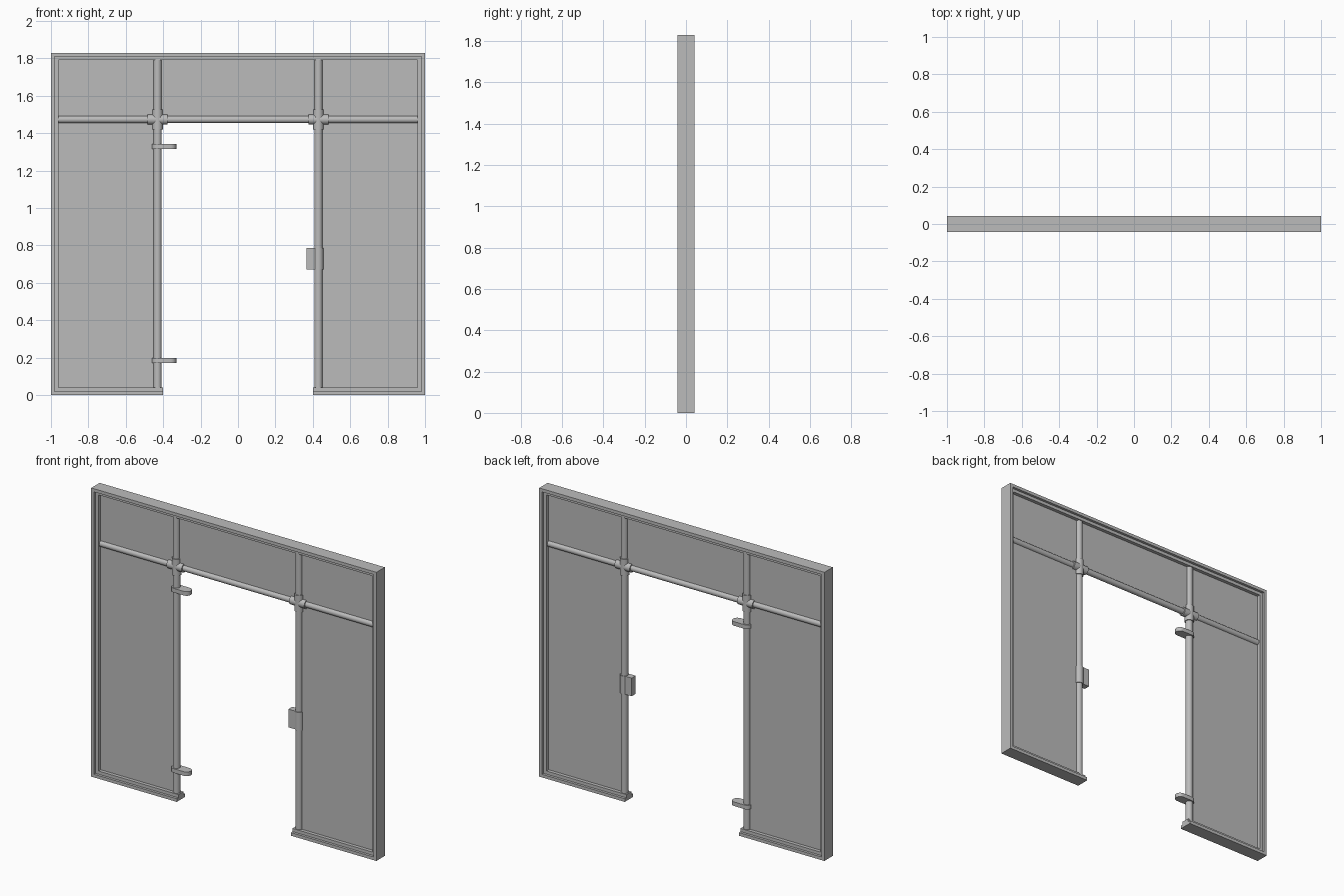
import bpy, bmesh, math
from mathutils import Matrix, Vector

if "Cube" in bpy.data.objects:
    bpy.data.objects.remove(bpy.data.objects["Cube"], do_unlink=True)

W, H, DOOR = 1.0, 1.83, 0.40      # half width, height, half door opening
POST, RAIL = 0.43, 1.473          # post offset, rail height

grey = bpy.data.materials.new("mid grey")
grey.use_nodes = True
colour = (0.5, 0.5, 0.5, 1)
grey.diffuse_color = colour
grey.node_tree.nodes["Principled BSDF"].inputs["Base Color"].default_value = colour


def finish(name, bm, smooth=False):
    bmesh.ops.recalc_face_normals(bm, faces=bm.faces)
    mesh = bpy.data.meshes.new(name)
    bm.to_mesh(mesh)
    bm.free()
    mesh.materials.append(grey)
    ob = bpy.data.objects.new(name, mesh)
    bpy.context.collection.objects.link(ob)
    if smooth:
        bpy.ops.object.select_all(action="DESELECT")
        ob.select_set(True)
        bpy.context.view_layer.objects.active = ob
        bpy.ops.object.shade_smooth_by_angle(angle=math.radians(35))
    return ob


def extrude(name, outline, start, step, smooth=False):
    """Extrude an outline of 3D points from start along step."""
    bm = bmesh.new()
    face = bm.faces.new([bm.verts.new(Vector(p) + Vector(start)) for p in outline])
    top = bmesh.ops.extrude_face_region(bm, geom=[face])["geom"]
    verts = [v for v in top if isinstance(v, bmesh.types.BMVert)]
    bmesh.ops.translate(bm, verts=verts, vec=step)
    return finish(name, bm, smooth)


def box(name, x0, x1, y, z0, z1):
    outline = [(x0, 0, z0), (x1, 0, z0), (x1, 0, z1), (x0, 0, z1)]
    return extrude(name, outline, (0, -y, 0), (0, 2 * y, 0))


def tube(name, a, b, radius):
    a, b = Vector(a), Vector(b)
    bm = bmesh.new()
    turn = (b - a).to_track_quat("Z", "Y").to_matrix().to_4x4()
    bmesh.ops.create_cone(bm, cap_ends=True, segments=24, radius1=radius, radius2=radius,
                          depth=(b - a).length, matrix=Matrix.Translation((a + b) / 2) @ turn)
    return finish(name, bm, True)


# Stepped outer frame, open at the doorway
for name, near, far, depth in (("outer_frame", 0, 0.02, 0.042), ("inner_frame", 0.01, 0.04, 0.026)):
    half = [(DOOR, near), (W - near, near), (W - near, H - near)]
    inner = [(W - far, H - far), (W - far, far), (DOOR, far)]
    right = half + [(-x, z) for x, z in reversed(half)]
    left = [(-x, z) for x, z in reversed(inner)] + inner
    extrude(name, [(x, 0, z) for x, z in right + left], (0, -depth, 0), (0, 2 * depth, 0))

# Thin infill panels
box("top_panel", -W + 0.03, W - 0.03, 0.004, RAIL, H - 0.03)
for side, s in (("left", 1), ("right", -1)):
    box(side + "_panel", *sorted((s * POST, s * (W - 0.03))), 0.004, 0.03, RAIL)
    # Posts and cross fittings
    x = s * POST
    tube(side + "_post", (x, 0, 0.03), (x, 0, H - 0.03), 0.022)
    tube(side + "_fitting_upright", (x, 0, RAIL - 0.053), (x, 0, RAIL + 0.053), 0.028)
    tube(side + "_fitting_crossbar", (x - 0.053, 0, RAIL), (x + 0.053, 0, RAIL), 0.027)

# Horizontal rail
tube("rail", (-W + 0.035, 0, RAIL), (W - 0.035, 0, RAIL), 0.019)

# Hinge plates with rounded ends around the right post
R = 0.03
plate = []
for i in range(26):
    a = math.pi / 2 + math.pi * (i if i < 13 else i - 1) / 12
    cx = -POST if i < 13 else -0.33 - R
    plate.append((cx + R * math.cos(a), R * math.sin(a), 0))
for name, z in (("lower_hinge", 0.172), ("upper_hinge", 1.315)):
    extrude(name, plate, (0, 0, z), (0, 0, 0.026), True)

# Latch keeper on the left post
tube("latch_collar", (POST, 0, 0.67), (POST, 0, 0.785), 0.027)
box("latch_box", 0.367, POST, 0.02, 0.67, 0.785)
